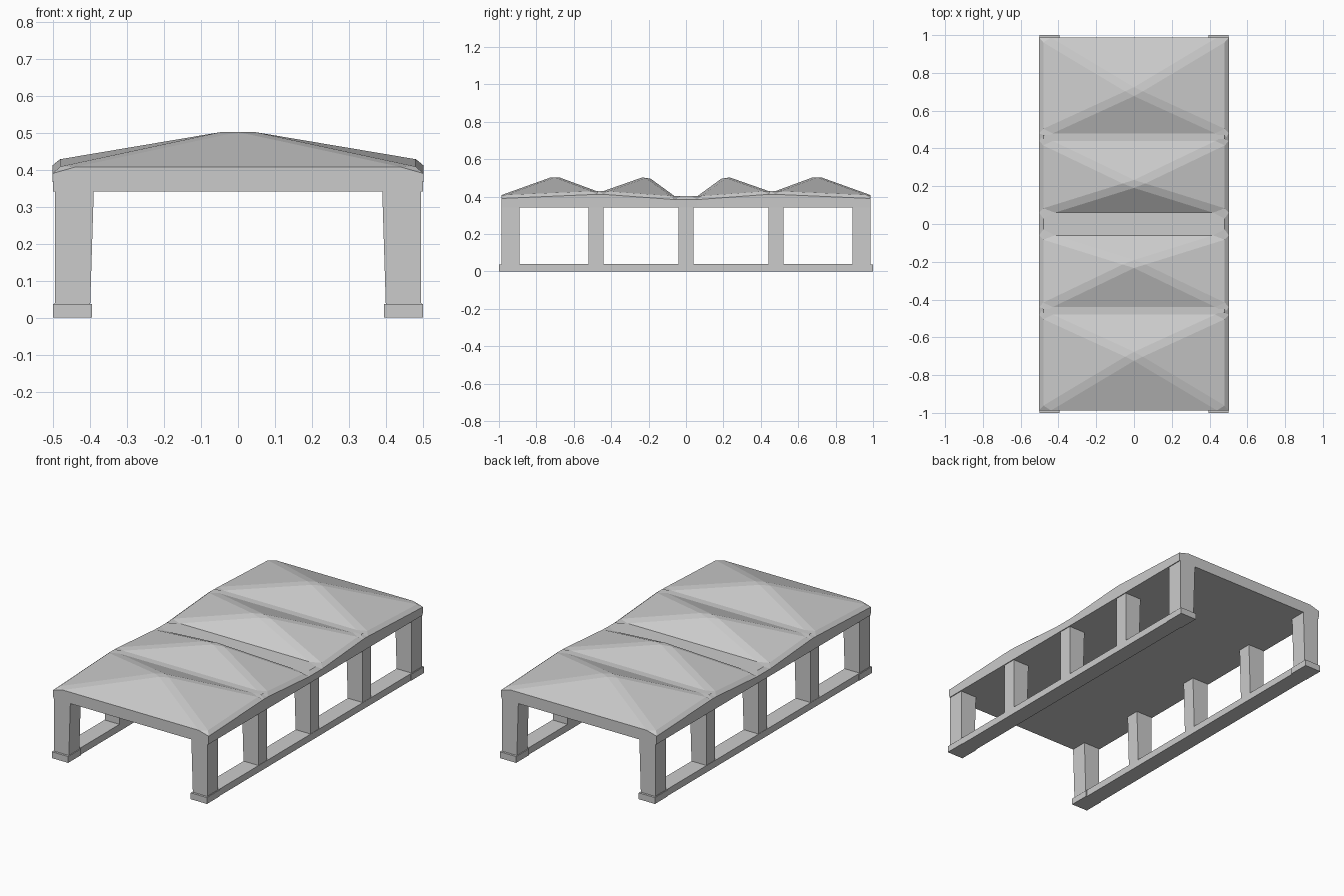
import bpy, bmesh

if "Cube" in bpy.data.objects:
    bpy.data.objects.remove(bpy.data.objects["Cube"])


def make_object(name, bm):
    bmesh.ops.recalc_face_normals(bm, faces=bm.faces)
    mesh = bpy.data.meshes.new(name)
    bm.to_mesh(mesh)
    bm.free()
    ob = bpy.data.objects.new(name, mesh)
    bpy.context.collection.objects.link(ob)
    return ob


def block(name, x0, x1, y0, y1, z0, z1, flare=0.0):
    """Box; flare pushes the inner top edge towards the centre line."""
    bm = bmesh.new()
    bmesh.ops.create_cube(bm, size=1)
    for v in bm.verts:
        top = v.co.z > 0
        inner_x = x0 - (flare if top else 0)
        v.co = (x1 if v.co.x > 0 else inner_x,
                y1 if v.co.y > 0 else y0,
                z1 if top else z0)
    ob = make_object(name, bm)
    mirror = ob.modifiers.new("Mirror", 'MIRROR')
    mirror.use_axis = (True, False, False)
    mirror.use_clip = False
    return ob


# Base rails with slightly larger end feet
block("base_rail", 0.40, 0.497, -0.985, 0.985, 0, 0.04)
for side, y0, y1 in (("front", -1.0, -0.88), ("back", 0.88, 1.0)):
    block(side + "_foot", 0.395, 0.50, y0, y1, 0, 0.037)

# Posts, mirrored left and right
block("front_post", 0.40, 0.495, -0.987, -0.89, 0.03, 0.35, 0.01)
block("back_post", 0.40, 0.495, 0.89, 0.987, 0.03, 0.35, 0.01)
for name, y in (("front_middle_post", -0.48), ("centre_post", 0),
                ("back_middle_post", 0.48)):
    block(name, 0.40, 0.495, y - 0.04, y + 0.04, 0.03, 0.35, 0.01)

# Roof: cross-section rows (y, eave height) joined into four hipped bays
half = [(0.06, 0.402), (0.44, 0.43), (0.48, 0.43), (0.987, 0.408)]
rows = [(-y, z) for y, z in reversed(half)] + half
apexes = {0: -0.70, 2: -0.21, 4: 0.21, 6: 0.70}
apexes = {0: -0.70, 2: -0.21, 4: 0.21, 6: 0.70}
bm = bmesh.new()
sections = []
for y, z in rows:
    profile = [(-0.50, 0.342), (-0.502, z - 0.018), (-0.48, z),
               (0.48, z), (0.502, z - 0.018), (0.50, 0.342)]
    sections.append([bm.verts.new((x, y, h)) for x, h in profile])

hips = []
for i in range(len(sections) - 1):
    a, b = sections[i], sections[i + 1]
    for j in range(6):
        k = (j + 1) % 6
        quad = [a[j], a[k], b[k], b[j]]
        if j == 2 and i in apexes:
            tip = bm.verts.new((0, apexes[i], 0.511))
            for n in range(4):
                bm.faces.new((quad[n], quad[(n + 1) % 4], tip))
            hips += tip.link_edges
        else:
            bm.faces.new(quad)
bm.faces.new(sections[0])
bm.faces.new(sections[-1])
bmesh.ops.recalc_face_normals(bm, faces=bm.faces)

# Flattened hip bands
bmesh.ops.bevel(bm, geom=hips, offset=0.022, offset_type='OFFSET',
                segments=1, affect='EDGES', clamp_overlap=True)
make_object("roof", bm)
